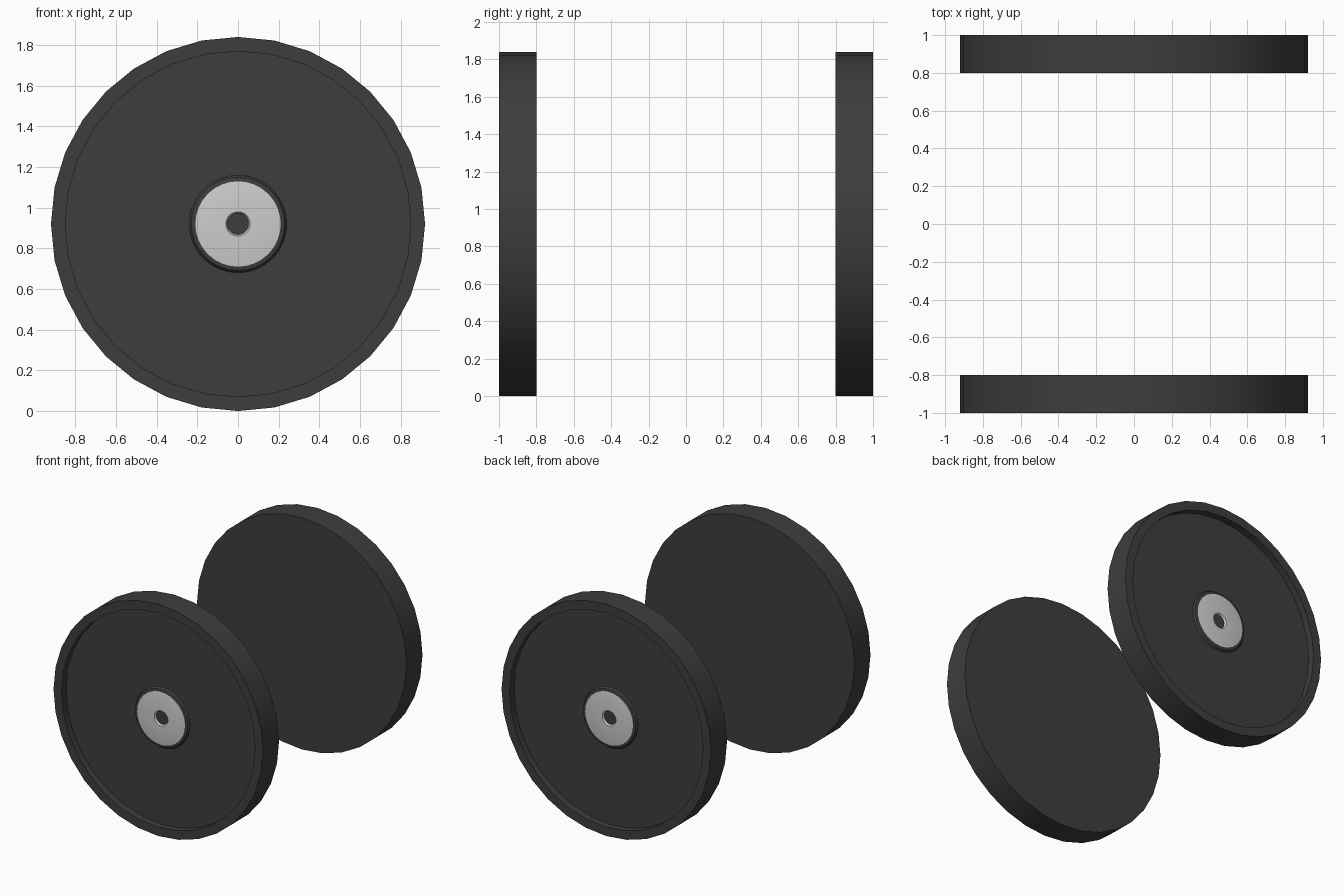
import bpy, bmesh, math

if "Cube" in bpy.data.objects:
    bpy.data.objects.remove(bpy.data.objects["Cube"])

R, N = 0.92, 32  # wheel radius (also hub height) and number of sides


def material(name, v):
    m = bpy.data.materials.new(name)
    m.diffuse_color = (v, v, v, 1)
    m.use_nodes = True
    m.node_tree.nodes["Principled BSDF"].inputs["Base Color"].default_value = m.diffuse_color
    return m


dark = material("dark rubber", 0.047)
light = material("light metal", 0.61)


def lathe(name, profile, mats, side):
    """Spin (radius, y, material) points about the y axis; side mirrors in y."""
    bm = bmesh.new()
    rings = []
    for r, y, _ in profile:
        if r == 0:
            rings.append([bm.verts.new((0, y * side, R))])
        else:
            rings.append([bm.verts.new((r * math.sin(2 * math.pi * i / N), y * side,
                                        R - r * math.cos(2 * math.pi * i / N))) for i in range(N)])
    for k in range(len(rings) - 1):
        a, b = rings[k], rings[k + 1]
        for i in range(N):
            j = (i + 1) % N
            if len(a) == 1:
                f = bm.faces.new((a[0], b[j], b[i]))
            elif len(b) == 1:
                f = bm.faces.new((a[i], a[j], b[0]))
            else:
                f = bm.faces.new((a[i], a[j], b[j], b[i]))
            f.material_index = profile[k + 1][2]
    bmesh.ops.recalc_face_normals(bm, faces=bm.faces)
    me = bpy.data.meshes.new(name)
    bm.to_mesh(me)
    bm.free()
    for m in mats:
        me.materials.append(m)
    ob = bpy.data.objects.new(name, me)
    bpy.context.collection.objects.link(ob)
    bpy.ops.object.select_all(action='DESELECT')
    ob.select_set(True)
    bpy.context.view_layer.objects.active = ob
    bpy.ops.object.shade_smooth_by_angle(angle=math.radians(30))


# closed wheel: plain inner face, tread, rim, recess, raised hub, cap, bolt hole
wheel = [
    (0, 0.80, 0), (R, 0.80, 0), (R, 1.00, 0), (0.85, 1.00, 0),
    (0.85, 0.945, 0), (0.24, 0.945, 0), (0.23, 0.96, 0),
    (0.21, 0.965, 0), (0.06, 0.965, 1), (0.052, 0.95, 1), (0, 0.95, 0),
]
for name, side in (("front_wheel", -1), ("back_wheel", 1)):
    lathe(name, wheel, (dark, light), side)
